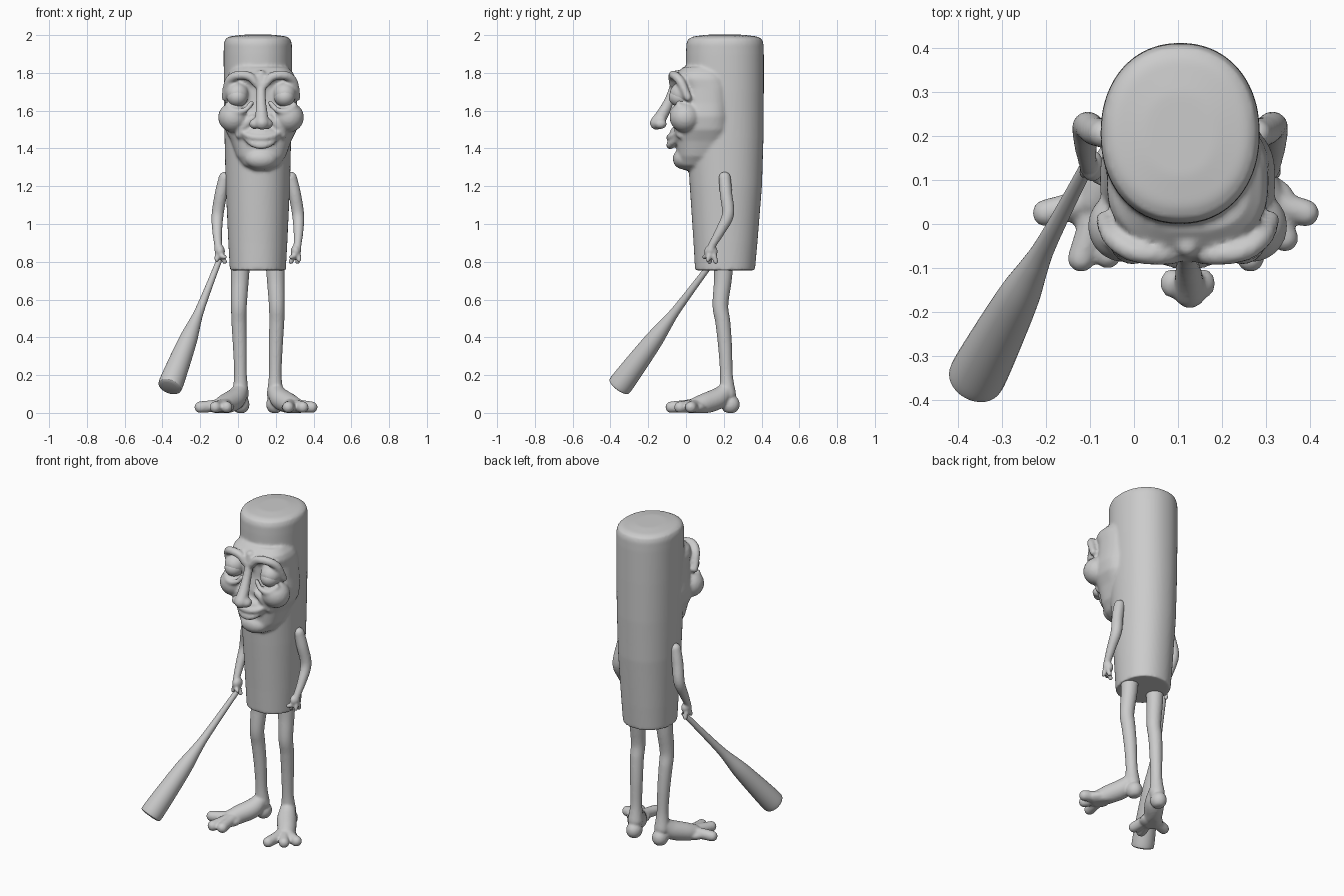
import bpy, bmesh, math
from mathutils import Vector, Matrix

if "Cube" in bpy.data.objects:
    bpy.data.objects.remove(bpy.data.objects["Cube"])

C = 0.105  # x of the figure's own symmetry plane


def skin(bm, rings):
    """Closed shell from a list of rings of coordinates."""
    rows = [[bm.verts.new(p) for p in ring] for ring in rings]
    n = len(rows[0])
    for a, b in zip(rows, rows[1:]):
        for i in range(n):
            j = (i + 1) % n
            bm.faces.new((a[i], a[j], b[j], b[i]))
    bm.faces.new(rows[0][::-1])
    bm.faces.new(rows[-1])


def spline(pts, steps=6):
    """Catmull-Rom samples through points of any dimension."""
    p = [Vector(q) for q in pts]
    p = [p[0] * 2 - p[1]] + p + [p[-1] * 2 - p[-2]]
    out = []
    for a, b, c, d in zip(p, p[1:], p[2:], p[3:]):
        for k in range(steps):
            t = k / steps
            out.append((b * 2 + (c - a) * t + (a * 2 - b * 5 + c * 4 - d) * t * t
                        + (b * 3 - a - c * 3 + d) * t ** 3) / 2)
    return out + [p[-2]]


def tube(bm, pts, round_ends=True, n=20):
    """Round tube through (x, y, z, radius) points."""
    s = spline(pts)
    pos, rad = [q.xyz for q in s], [q[3] for q in s]
    t0, t1 = (pos[1] - pos[0]).normalized(), (pos[-1] - pos[-2]).normalized()
    if round_ends:
        caps = [math.radians(a) for a in (80, 60, 40, 20)]
        p0, r0, p1, r1 = pos[0], rad[0], pos[-1], rad[-1]
        pos = [p0 - t0 * r0 * math.sin(a) for a in caps] + pos + [p1 + t1 * r1 * math.sin(a) for a in caps[::-1]]
        rad = [r0 * math.cos(a) for a in caps] + rad + [r1 * math.cos(a) for a in caps[::-1]]
    axis = (pos[-1] - pos[0]).normalized()
    ref = Vector((1, 0, 0)) if abs(axis.x) < 0.6 else Vector((0, 0, 1))
    rings = []
    for i, (p, r) in enumerate(zip(pos, rad)):
        t = (pos[min(i + 1, len(pos) - 1)] - pos[max(i - 1, 0)]).normalized()
        u = t.cross(ref).normalized()
        v = t.cross(u)
        rings.append([p + (u * math.cos(a) + v * math.sin(a)) * r
                      for a in (math.tau * k / n for k in range(n))])
    skin(bm, rings)


def ball(bm, x, y, z, rx, ry=None, rz=None):
    m = Matrix.Translation((x, y, z)) @ Matrix.Diagonal((rx, ry or rx, rz or rx, 1))
    bmesh.ops.create_uvsphere(bm, u_segments=28, v_segments=18, radius=1, matrix=m)


def loft(bm, rows, power, n=64):
    """Stack of superellipses given as (z, cx, half width, front y, back y)."""
    rings = []
    for z, cx, hw, y0, y1 in rows:
        ring = []
        for k in range(n):
            c, s = math.cos(math.tau * k / n), math.sin(math.tau * k / n)
            ring.append((cx + hw * math.copysign(abs(c) ** (2 / power), c),
                         (y0 + y1) / 2 + (y1 - y0) / 2 * math.copysign(abs(s) ** (2 / power), s), z))
        rings.append(ring)
    skin(bm, rings)


def finish(bm, name, voxel=0, smooth=4):
    bmesh.ops.recalc_face_normals(bm, faces=bm.faces)
    me = bpy.data.meshes.new(name)
    bm.to_mesh(me)
    bm.free()
    me.shade_smooth()
    ob = bpy.data.objects.new(name, me)
    bpy.context.collection.objects.link(ob)
    if voxel:
        rm = ob.modifiers.new("Fuse", 'REMESH')
        rm.mode, rm.voxel_size, rm.use_smooth_shade = 'VOXEL', voxel, True
        sm = ob.modifiers.new("Soften", 'SMOOTH')
        sm.factor, sm.iterations = 0.5, smooth
    return ob


# Log-shaped body with the face fused on
bm = bmesh.new()
loft(bm, [(0.755, C, .148, .048, .365), (0.9, C, .156, .04, .378), (1.2, C, .17, .02, .402),
          (1.45, C, .176, .005, .41), (1.7, C, .18, 0, .412), (1.9, C, .181, 0, .412),
          (1.955, C, .18, .002, .41), (1.98, C, .172, .012, .402), (1.993, C, .15, .04, .375),
          (2.002, C, .08, .11, .3)], 2.15)
F = 0.122  # x of the face centre
loft(bm, [(1.285, F, .05, -.01, .12), (1.31, F, .095, -.035, .15), (1.36, F, .132, -.045, .2),
          (1.44, F, .16, -.05, .24), (1.5, F, .19, -.05, .25), (1.57, F, .2, -.045, .25),
          (1.64, F, .19, -.03, .25), (1.72, F, .185, -.03, .25), (1.77, F, .183, -.055, .24),
          (1.8, F, .17, -.05, .22), (1.83, F, .14, -.015, .2)], 2.6)
for s in (-1, 1):
    # cheek, brow, under-eye fold, upper lid, nostril
    ball(bm, F + s * .145, -.005, 1.565, .082, .082, .08)
    tube(bm, [(F + s * .025, -.07, 1.74, .02), (F + s * .06, -.07, 1.78, .024),
              (F + s * .125, -.062, 1.787, .024), (F + s * .17, -.03, 1.755, .024),
              (F + s * .19, .01, 1.67, .02)])
    tube(bm, [(F + s * .05, -.06, 1.64, .014), (F + s * .085, -.07, 1.603, .015),
              (F + s * .14, -.072, 1.597, .015), (F + s * .18, -.04, 1.63, .014)])
    ball(bm, F + s * .125, -.024, 1.69, .06, .062, .06)
    ball(bm, F + s * .034, -.135, 1.53, .029, .034, .028)
    tube(bm, [(F + s * .045, -.05, 1.56, .02), (F + s * .09, -.045, 1.52, .022),
              (F + s * .115, -.03, 1.47, .02)])
# nose
tube(bm, [(F, -.05, 1.79, .026), (F, -.062, 1.73, .024), (F, -.09, 1.65, .027),
          (F + .003, -.125, 1.58, .033), (F + .005, -.155, 1.535, .037)])
# muzzle, lips, chin
ball(bm, F, -.025, 1.485, .09, .06, .04)
tube(bm, [(F - .105, -.045, 1.488, .01), (F - .06, -.075, 1.464, .016), (F, -.087, 1.456, .018),
          (F + .06, -.075, 1.464, .016), (F + .105, -.045, 1.488, .01)])
tube(bm, [(F - .09, -.045, 1.462, .01), (F - .05, -.073, 1.428, .017), (F, -.084, 1.416, .021),
          (F + .05, -.073, 1.428, .017), (F + .09, -.045, 1.462, .01)])
ball(bm, F, -.015, 1.345, .085, .055, .055)
finish(bm, "body", 0.009, 4)

# Eyeballs peeking under the lids
bm = bmesh.new()
for s in (-1, 1):
    ball(bm, F + s * .125, -.03, 1.672, .055, .061, .052)
finish(bm, "eyes")

# Arms with three-fingered hands
for s, side in ((-1, "left"), (1, "right")):
    X = lambda off: C + s * off
    bm = bmesh.new()
    tube(bm, [(X(.175), .205, 1.245, .032), (X(.195), .212, 1.16, .033), (X(.213), .222, 1.05, .032),
              (X(.215), .18, .96, .026), (X(.21), .14, .89, .021), (X(.205), .13, .86, .025)])
    ball(bm, X(.2), .132, .855, .026, .036, .034)
    for ox, y, z, r in ((.175, .095, .825, .011), (.175, .125, .8, .013), (.21, .158, .8, .013), (.218, .115, .81, .012)):
        tube(bm, [(X(.2), .132, .86, .018), (X(ox * .5 + .105), y * .6 + .053, .832, .015), (X(ox), y, z, r)])
    finish(bm, side + "_arm", 0.006, 4)

# Legs with splayed three-toed feet; toe tips are (offset, y)
toes = {-1: ((.305, .025), (.225, -.078), (.165, -.07)),
        1: ((.285, .025), (.238, -.032), (.16, -.078))}
for s, side in ((-1, "left"), (1, "right")):
    X = lambda off: C + s * off
    bm = bmesh.new()
    tube(bm, [(X(.092), .2, .8, .052), (X(.095), .195, .7, .047), (X(.1), .182, .57, .042),
              (X(.1), .195, .48, .04), (X(.095), .207, .35, .037), (X(.092), .214, .2, .034),
              (X(.092), .22, .1, .045)])
    ball(bm, X(.09), .235, .045, .046, .05, .05)
    tube(bm, [(X(.092), .215, .12, .042), (X(.12), .165, .075, .056), (X(.165), .1, .05, .054),
              (X(.19), .06, .036, .05)])
    ball(bm, X(.195), .045, .03, .07, .065, .035)
    for ox, y in toes[s]:
        tube(bm, [(X(.17), .08, .045, .035), (X((ox + .18) / 2), y * .5 + .03, .036, .032),
                  (X(ox), y, .03, .031)])
    for v in bm.verts:  # flat soles
        v.co.z = max(v.co.z, 0.0)
    finish(bm, side + "_leg", 0.007, 4)

# Paddle: thin handle swelling to a thick blunt end
top, end = Vector((-.095, .155, .82)), Vector((-.363, -.358, .134))
bm = bmesh.new()
tube(bm, [(*top.lerp(end, t), r) for t, r in
          ((0, .015), (.2, .018), (.4, .024), (.5, .033), (.62, .047), (.78, .057),
           (.93, .064), (.985, .064), (.995, .058), (1.0, .045))], round_ends=False, n=32)
finish(bm, "paddle")
